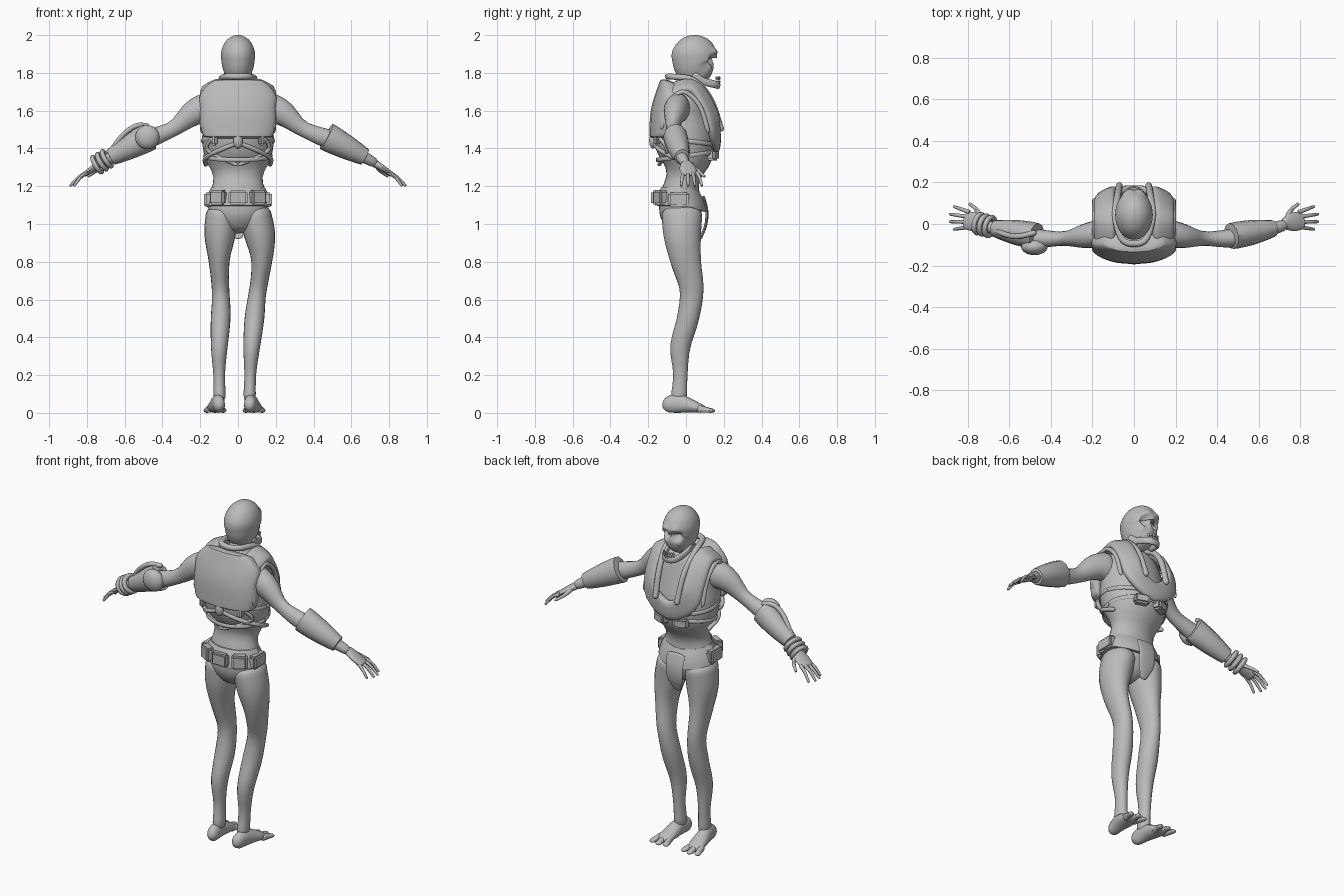
import bpy, bmesh, math
from mathutils import Vector, Matrix

if "Cube" in bpy.data.objects:
    bpy.data.objects.remove(bpy.data.objects["Cube"], do_unlink=True)

grey_tone = (.5, .5, .5, 1)
grey = bpy.data.materials.new("plain_grey")
grey.use_nodes = True
grey.diffuse_color = grey_tone
grey.node_tree.nodes["Principled BSDF"].inputs["Base Color"].default_value = grey_tone
UPWARD, FORWARD = Vector((0, 0, 1)), Vector((0, 1, 0))


def shade(part, angle):
    part.data.materials.append(grey)
    bpy.ops.object.select_all(action='DESELECT')
    part.select_set(True)
    bpy.context.view_layer.objects.active = part
    bpy.ops.object.shade_smooth_by_angle(angle=math.radians(angle))


def finish(name, bm, mirror=False, angle=45):
    bmesh.ops.recalc_face_normals(bm, faces=bm.faces)
    mesh = bpy.data.meshes.new(name)
    bm.to_mesh(mesh)
    bm.free()
    part = bpy.data.objects.new(name, mesh)
    bpy.context.collection.objects.link(part)
    shade(part, angle)
    if mirror:
        part.modifiers.new("other_side", 'MIRROR')
    return part


def sample(values, t):
    """Smooth value at t along evenly spaced values; a single number stays constant."""
    if not isinstance(values, list):
        return values
    last = len(values) - 1
    i = min(int(t * last), last - 1)
    u = t * last - i
    b, c = values[i], values[i + 1]
    a = values[i - 1] if i else 2 * b - c
    d = values[i + 2] if i + 2 <= last else 2 * c - b
    return b + u / 2 * (c - a + u * (2 * a - 5 * b + 4 * c - d + u * (3 * (b - c) + d - a)))


def dome(distance, cap):
    """Quarter-ellipse rounding of a loft's end."""
    return math.sqrt(1 - (1 - distance / cap) ** 2) if distance < cap else 1


def loft(name, x, y, z, width, depth=None, ref=FORWARD, sides=16, steps=24, caps=(.05, .05),
         power=1, shape=None, mirror=False, angle=45):
    """Skin rings along a path; every channel is a number or evenly spaced values."""
    bm = bmesh.new()
    depth = width if depth is None else depth
    times = [(1 - math.cos(math.pi * k / steps)) / 2 for k in range(steps + 1)]
    path = [Vector([sample(channel, t) for channel in (x, y, z)]) for t in times]
    loops = []
    for k, (t, point) in enumerate(zip(times, path)):
        tangent = (path[min(k + 1, steps)] - path[max(k - 1, 0)]).normalized()
        across = (ref(point) if callable(ref) else ref).cross(tangent).normalized()
        out = tangent.cross(across)
        scale = max(dome(t, caps[0]) * dome(1 - t, caps[1]), .01)
        loop = []
        for j in range(sides):
            turn = math.tau * j / sides
            c, s = (math.copysign(abs(v) ** power, v) for v in (math.cos(turn), math.sin(turn)))
            spot = point + scale * (across * c * sample(width, t) + out * s * sample(depth, t))
            loop.append(bm.verts.new(shape(spot) if shape else spot))
        loops.append(loop)
    for low, high in zip(loops, loops[1:]):
        for j in range(sides):
            bm.faces.new((low[j - 1], low[j], high[j], high[j - 1]))
    bm.faces.new(loops[0])
    bm.faces.new(loops[-1])
    return finish(name, bm, mirror, angle)


def arch(x, y, z):
    """Complete a half path that ends on the centre plane."""
    return [x + [-v for v in x[-2::-1]], y + y[-2::-1], z + z[-2::-1]]


def box(name, place, size, turn=0, bevel=.01, mirror=False):
    bm = bmesh.new()
    bmesh.ops.create_cube(bm, size=1)
    bmesh.ops.scale(bm, vec=size, verts=bm.verts)
    bmesh.ops.bevel(bm, geom=bm.edges[:], offset=bevel, segments=2, affect='EDGES')
    bm.transform(Matrix.Translation(place) @ Matrix.Rotation(turn, 4, 'Z'))
    return finish(name, bm, mirror)


def ball(name, place, size):
    bm = bmesh.new()
    bmesh.ops.create_uvsphere(bm, u_segments=20, v_segments=12, radius=1)
    bm.transform(Matrix.Translation(place) @ Matrix.Diagonal((*size, 1)))
    return finish(name, bm)


# skull: sockets and nose hole pushed in, brow and cheekbones pushed out
EYE, BROW = Vector((.036, .15, 1.87)), Vector((.036, .15, 1.91))
NOSE, CHEEK = Vector((0, .17, 1.82)), Vector((.06, .12, 1.83))


def carve_face(spot):
    half = Vector((abs(spot.x), spot.y, spot.z))
    push = 0
    for feature, reach, amount in ((EYE, .045, -.04), (BROW, .04, .012), (NOSE, .025, -.025), (CHEEK, .04, .012)):
        near = 1 - ((half - feature).length / reach) ** 2
        push += amount * max(near, 0) ** 2
    return spot + FORWARD * push


loft("skull", 0, [.12, .06, .045, .04, .035], [1.77, 2], [.045, .08, .09, .092, .092],
     [.055, .11, .12, .12, .12], sides=48, steps=40, caps=(.1, .5), shape=carve_face, angle=70)
loft("jaw", *arch([.066, .06, .04, 0], [.04, .08, .15, .17], [1.8, 1.76, 1.74, 1.735]), .012, .02, ref=UPWARD)
for k in range(-3, 4):
    turn = k * .3
    for row, height in (("upper_tooth", 1.772), ("lower_tooth", 1.752)):
        box(row, (.04 * math.sin(turn), .135 + .042 * math.cos(turn), height), (.011, .01, .018), -turn, .003)
loft("neck", 0, [0, 0, .04], [1.68, 1.84], [.08, .05, .045])

# body from crotch to shoulders
loft("torso", 0, [-.02, -.03, 0, -.02, -.01], [.95, 1.75],
     [.06, .15, .15, .13, .175, .19, .18, .17, .09], [.06, .11, .105, .09, .14, .16, .15, .12, .08],
     sides=28, steps=36, angle=70)


# padded vest: back panel, front yoke and edge piping
def curve_back(spot):
    return spot + FORWARD * spot.x ** 2


def outward(point):
    return point - Vector((0, -.05, 1.45))


loft("vest_back", 0, [-.15, -.14, -.09], [1.45, 1.76], [.18, .2, .2, .2, .13], .045,
     sides=40, power=.5, shape=curve_back)
loft("vest_yoke", *arch([.14, .14, .14, .12, 0], [-.12, .03, .12, .15, .16], [1.69, 1.73, 1.61, 1.5, 1.43]),
     .056, .024, ref=outward, sides=24, steps=40, power=.7)
loft("vest_piping", .19, [-.13, -.1, -.02, .07, .12], [1.5, 1.62, 1.7, 1.63, 1.48], .012, ref=outward, mirror=True)

# hose looped behind the neck and hanging on the chest
loft("neck_hose", *arch([.07, .08, .09, .06, 0], [.19, .13, .04, -.07, -.095], [1.49, 1.66, 1.76, 1.78, 1.78]),
     .016, ref=outward, steps=48, caps=(.01, .01))

# harness straps, buckles and front pouches
circle = [math.tau * k / 32 for k in range(33)]
for name, height, reach, wave in (("upper_strap", 1.44, 1, -.02), ("lower_strap", 1.36, .94, .02)):
    loft(name, [.19 * reach * math.cos(a) for a in circle], [.163 * reach * math.sin(a) for a in circle],
         [height + wave * math.sin(a) for a in circle], .006, .012, ref=UPWARD, sides=8, steps=48, caps=(.01, .01))
loft("back_strap", [0, .1, .17, .17], [-.17, -.135, -.06, .04], [1.43, 1.37, 1.31], .012, mirror=True, ref=outward)
loft("side_strap", [.13, .16, 0], [-.15, -.1, -.145], [1.47, 1.39, 1.31], .01, mirror=True, ref=outward)
box("strap_buckle", (.125, -.155, 1.45), (.035, .03, .07), .5, mirror=True)
box("chest_pouch", (.065, .14, 1.365), (.085, .05, .055), -.35, mirror=True)
ball("back_buckle", (0, -.175, 1.44), (.025, .02, .04))


# flared belt, its pouches and the loincloth
def dip_front(spot):
    return spot - UPWARD * .04 * max(0, min(1, spot.y * 8))


loft("belt", 0, -.03, [1.09, 1.2], [.18, .165, .14], [.14, .13, .1], sides=14, steps=6,
     shape=dip_front, angle=30)
box("back_pouch", (0, -.165, 1.14), (.1, .04, .075))
box("side_pouch", (.105, -.135, 1.14), (.085, .05, .08), .5, mirror=True)
box("hip_pouch", (.155, -.04, 1.13), (.05, .11, .075), mirror=True)
loft("loincloth", 0, [.09, .11, .105, .075], [1.15, .92], [.06, .055, .05, .02], .008)

# legs in an uneven stance, with flat splayed feet
for side, s, stance in (("left", 1, [.085, .126, .095, .07, .06]), ("right", -1, [-.085, -.1, -.09, -.1, -.097])):
    loft(side + "_leg", stance, [-.02, -.02, 0, .03, .01, -.03, -.03, -.04], [1.1, .05],
         [.08, .083, .055, .046, .052, .044, .031, .034], [.11, .1, .08, .063, .058, .053, .038, .045],
         sides=20, steps=36, angle=70)
    heel = stance[-1]
    ball_of_foot = heel + .025 * s
    sole = [.035, .05, .035, .015]
    loft(side + "_foot", [heel, ball_of_foot], [-.125, .11], sole, [.03, .035, .045, .045], sole,
         ref=UPWARD, caps=(.15, .1))
    for spread in (-.04, 0, .04):
        loft(side + "_toe", [ball_of_foot + spread * .7, ball_of_foot + spread * 1.2],
             [.06, .155 - abs(spread) / 4], [.022, .01], .017, [.022, .01], ref=UPWARD, sides=10, steps=10, caps=(.1, .2))

# arms, gauntlets and hands
arm_style = dict(ref=UPWARD, mirror=True)
loft("arm", [.13, .74], [-.04, -.07, -.06, 0], [1.62, 1.59, 1.51, 1.465, 1.43, 1.37, 1.315],
     [.07, .06, .035, .042, .046, .033, .026], [.09, .07, .042, .047, .052, .035, .024], angle=70, **arm_style)
loft("gauntlet", [.46, .68], [-.06, -.02], [1.468, 1.35], [.065, .06, .04], [.078, .065, .045],
     sides=12, steps=8, angle=35, **arm_style)
loft("palm", [.715, .82], [0, .02], [1.327, 1.258], [.025, .045, .04], [.022, .012], caps=(.1, .1), **arm_style)
for k in range(4):
    loft("finger", [.79, .9 - .02 * abs(k - 1.5)], [.056 - .023 * k, .085 - .037 * k], [1.275, 1.25, 1.2],
         [.011, .007], sides=8, steps=10, **arm_style)
loft("thumb", [.735, .755, .795], [.02, .065, .1], [1.31, 1.25], [.014, .007], sides=8, steps=10, **arm_style)

# right arm extras: elbow pad, cable and wrist bands
ball("elbow_pad", (-.48, -.11, 1.46), (.064, .04, .064))
loft("forearm_cable", [-.47, -.68], [-.04, -.06, -.03], [1.52, 1.52, 1.47, 1.38], .013, ref=UPWARD)
wrist, along = Vector((-.695, -.012, 1.345)), Vector((-.75, .2, -.45))
for k in range(3):
    bpy.ops.mesh.primitive_torus_add(location=wrist + along * .034 * k, rotation=along.to_track_quat('Z', 'Y').to_euler(),
                                     major_radius=.045, minor_radius=.013, major_segments=24, minor_segments=8)
    band = bpy.context.object
    band.name = "wrist_band"
    shade(band, 60)
